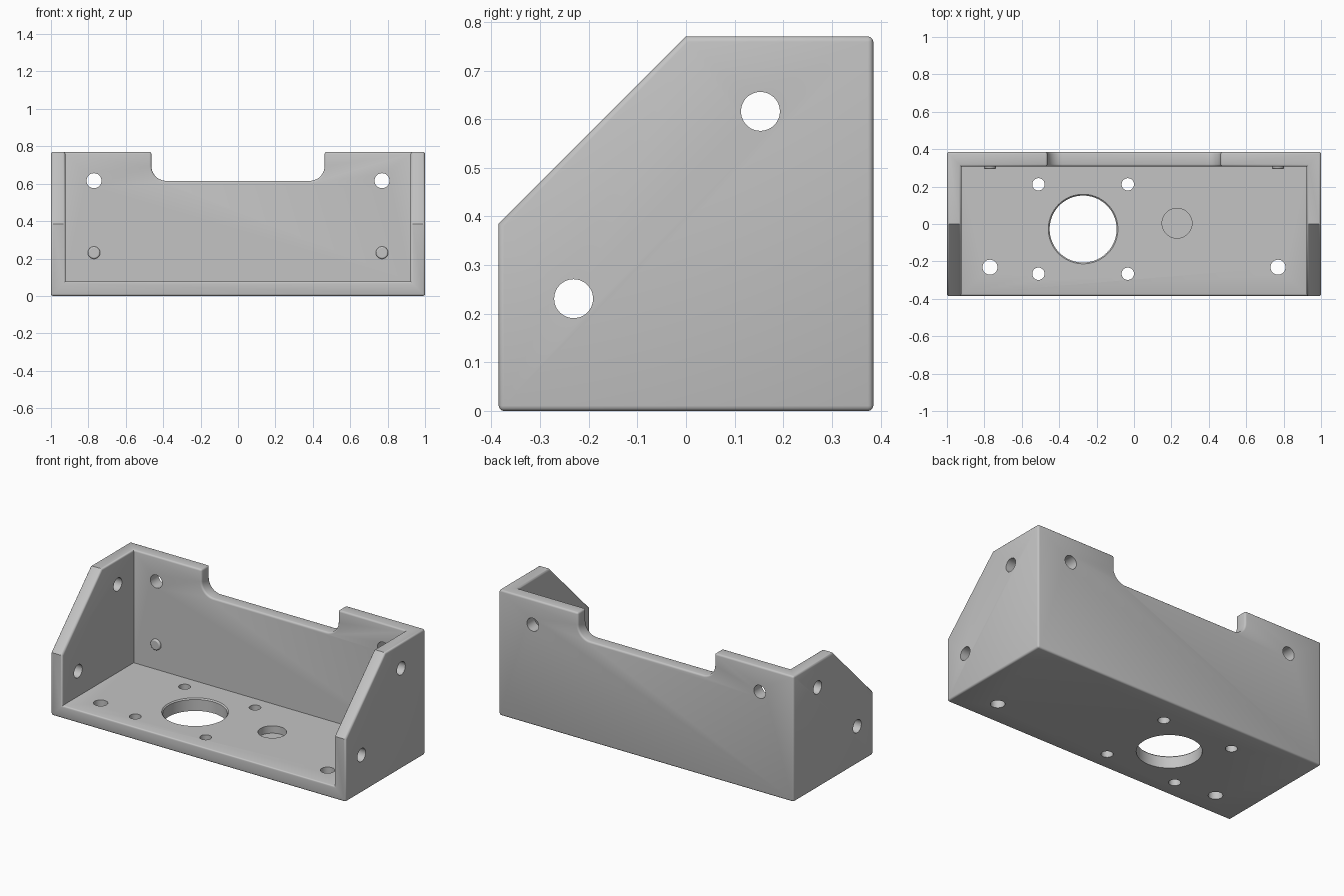
import bpy, bmesh, math
from mathutils import Matrix, Vector

if "Cube" in bpy.data.objects:
    bpy.data.objects.remove(bpy.data.objects["Cube"])

W, D, H, T = 1.0, 0.385, 0.77, 0.077   # half width, half depth, height, wall
FILLET = 0.011

grey = bpy.data.materials.new("plain grey")
grey.diffuse_color = (0.55, 0.55, 0.55, 1)
grey.use_nodes = True
grey.node_tree.nodes["Principled BSDF"].inputs["Base Color"].default_value = grey.diffuse_color


def new_object(name, bm):
    bmesh.ops.recalc_face_normals(bm, faces=bm.faces[:])
    me = bpy.data.meshes.new(name)
    bm.to_mesh(me)
    bm.free()
    ob = bpy.data.objects.new(name, me)
    bpy.context.collection.objects.link(ob)
    me.materials.append(grey)
    return ob


def prism(name, points, offset):
    """Extrude a closed outline of 3D points by an offset vector."""
    bm = bmesh.new()
    f = bm.faces.new([bm.verts.new(p) for p in points])
    r = bmesh.ops.extrude_face_region(bm, geom=[f])
    bmesh.ops.translate(bm, vec=offset,
                        verts=[v for v in r["geom"] if isinstance(v, bmesh.types.BMVert)])
    return new_object(name, bm)


def rod(name, a, b, r1, r2=None, sides=48):
    """Round rod (or cone) from point a to point b."""
    a, b = Vector(a), Vector(b)
    bm = bmesh.new()
    rot = (b - a).to_track_quat('Z', 'Y').to_matrix().to_4x4()
    bmesh.ops.create_cone(bm, cap_ends=True, segments=sides, radius1=r1,
                          radius2=r1 if r2 is None else r2, depth=(b - a).length,
                          matrix=Matrix.Translation((a + b) / 2) @ rot)
    return new_object(name, bm)


def cut(ob, cutters):
    for c in cutters:
        m = ob.modifiers.new("cut", 'BOOLEAN')
        m.operation, m.solver, m.object = 'DIFFERENCE', 'EXACT', c
    bpy.context.view_layer.update()
    dg = bpy.context.evaluated_depsgraph_get()
    me = bpy.data.meshes.new_from_object(ob.evaluated_get(dg))
    ob.modifiers.clear()
    ob.data = me
    for c in cutters:
        bpy.data.objects.remove(c)


# Bracket body: chamfered side outline stretched across the width
body = prism("bracket", [(-W, -D, 0), (-W, D, 0), (-W, D, H), (-W, 0, H), (-W, -D, H / 2)],
             (2 * W, 0, 0))

# Inner cavity, open to the front and top
x = W - T
cavity = prism("cavity_cutter", [(-x, -1, T), (x, -1, T), (x, D - T, T), (-x, D - T, T)], (0, 0, 1))

# Notch in the back wall with rounded lower corners
n, zb, r = 0.463, 0.615, 0.08
outline = [(-n, 0.25, 1), (n, 0.25, 1)]
arc = [(n - r + r * math.cos(t), zb + r - r * math.sin(t))
       for t in (i * math.pi / 20 for i in range(11))]
outline += [(px, 0.25, pz) for px, pz in arc]
outline += [(-px, 0.25, pz) for px, pz in reversed(arc)]
notch = prism("notch_cutter", outline, (0, 0.3, 0))
cut(body, [cavity, notch])

# Small fillet on every square convex edge
bm = bmesh.new()
bm.from_mesh(body.data)
bmesh.ops.remove_doubles(bm, verts=bm.verts[:], dist=1e-5)
bmesh.ops.dissolve_limit(bm, angle_limit=math.radians(1), verts=bm.verts[:], edges=bm.edges[:])
edges = [e for e in bm.edges if len(e.link_faces) == 2
         and e.calc_face_angle_signed() > math.radians(60)]
bmesh.ops.bevel(bm, geom=edges, offset=FILLET, offset_type='OFFSET', segments=3,
                profile=0.5, affect='EDGES', clamp_overlap=False)
bm.to_mesh(body.data)
bm.free()

# Holes: side walls, back wall, floor
holes = []
for y, z in ((0.153, 0.616), (-0.231, 0.231)):
    holes.append(rod("side_hole", (-1.2, y, z), (1.2, y, z), 0.04))
for s in (-1, 1):
    holes.append(rod("back_hole", (s * 0.77, 0.2, 0.616), (s * 0.77, 0.5, 0.616), 0.04))
    holes.append(rod("floor_hole", (s * 0.77, -0.231, -0.1), (s * 0.77, -0.231, 0.15), 0.04))
cx, cy = -0.272, -0.027
for sx in (-1, 1):
    for sy in (-1, 1):
        px, py = cx + sx * 0.239, cy + sy * 0.239
        holes.append(rod("motor_screw_hole", (px, py, -0.1), (px, py, 0.15), 0.033))
holes.append(rod("motor_hole", (cx, cy, -0.1), (cx, cy, 0.15), 0.179, sides=80))
holes.append(rod("motor_hole_rim", (cx, cy, T - 0.009), (cx, cy, T + 0.009), 0.177, 0.195, 80))
holes.append(rod("blind_pocket", (0.23, 0.004, T - 0.045), (0.23, 0.004, 0.15), 0.08, sides=64))
cut(body, holes)

# Small round pads on the inside of the back wall
parts = [body]
for s in (-1, 1):
    pad = rod("back_pad", (s * 0.77, D - T + 0.01, 0.231), (s * 0.77, D - T - 0.014, 0.231), 0.033)
    b = pad.modifiers.new("round", 'BEVEL')
    b.width, b.segments, b.limit_method = 0.008, 3, 'ANGLE'
    b.angle_limit = math.radians(50)
    parts.append(pad)

# Smooth shading with crisp edges
for ob in parts:
    bpy.ops.object.select_all(action='DESELECT')
    ob.select_set(True)
    bpy.context.view_layer.objects.active = ob
    bpy.ops.object.shade_smooth_by_angle(angle=math.radians(35))
